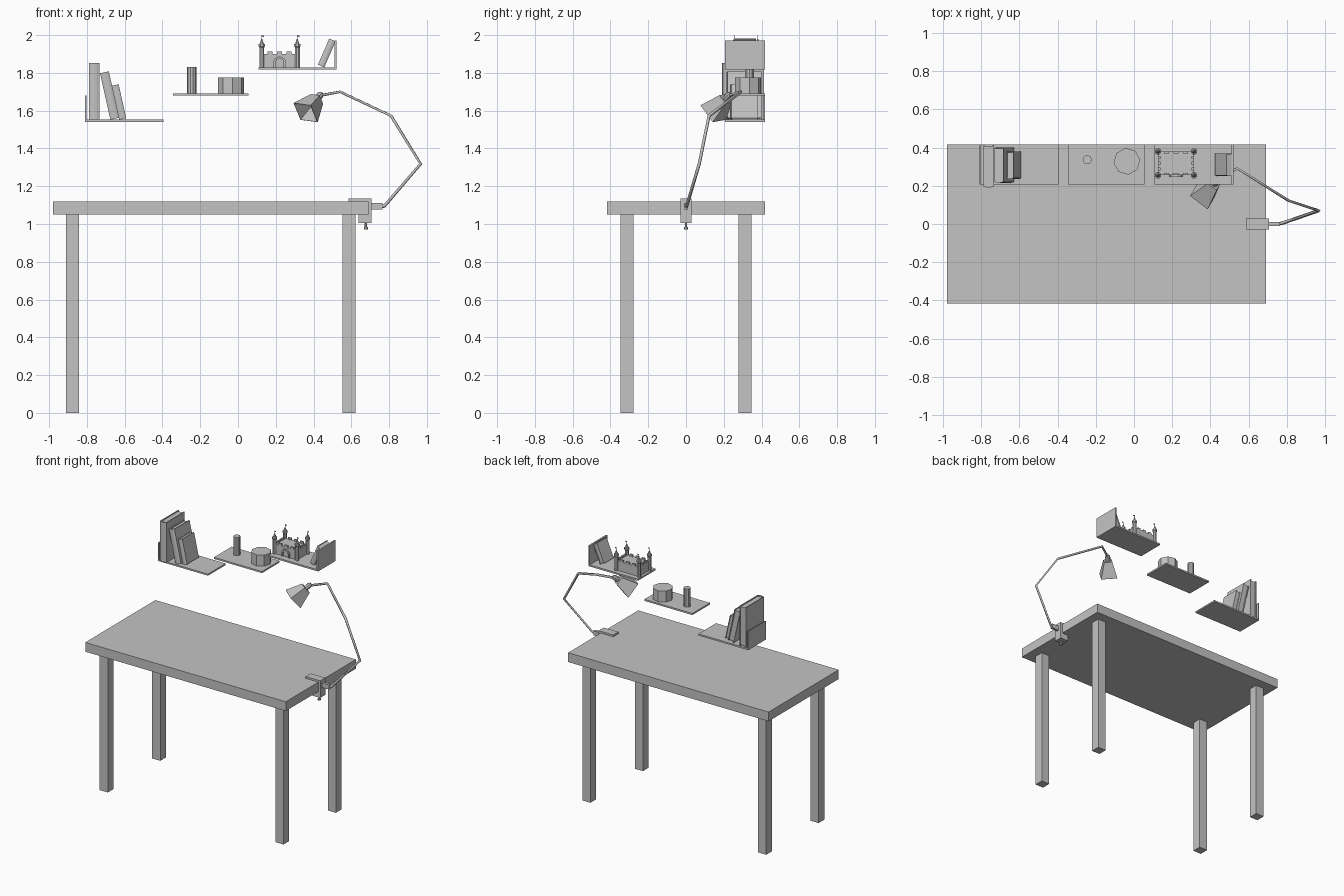
import bpy, bmesh, math
from mathutils import Vector

old = bpy.data.objects.get("Cube")
if old:
    bpy.data.objects.remove(old, do_unlink=True)

grey = bpy.data.materials.new("plain_grey")
grey.use_nodes = True
tone = (0.55, 0.55, 0.55, 1)
grey.diffuse_color = tone
grey.node_tree.nodes["Principled BSDF"].inputs["Base Color"].default_value = tone


def finish(name, bm):
    bmesh.ops.recalc_face_normals(bm, faces=bm.faces)
    me = bpy.data.meshes.new(name)
    bm.to_mesh(me)
    bm.free()
    me.materials.append(grey)
    ob = bpy.data.objects.new(name, me)
    bpy.context.collection.objects.link(ob)
    return ob


def add_box(bm, x0, x1, y0, y1, z0, z1):
    verts = bmesh.ops.create_cube(bm, size=1)["verts"]
    for v in verts:
        v.co = (x1 if v.co.x > 0 else x0, y1 if v.co.y > 0 else y0, z1 if v.co.z > 0 else z0)


def box(name, *size):
    bm = bmesh.new()
    add_box(bm, *size)
    return finish(name, bm)


def add_lathe(bm, x, y, profile, sides, turn=0.0):
    # stack of (radius, height) rings around a vertical axis, capped at both ends
    rings = []
    for r, z in profile:
        angles = [turn + math.tau * i / sides for i in range(sides)]
        rings.append([bm.verts.new((x + r * math.cos(a), y + r * math.sin(a), z)) for a in angles])
    for a, b in zip(rings, rings[1:]):
        for i in range(sides):
            j = (i + 1) % sides
            bm.faces.new((a[i], a[j], b[j], b[i]))
    bm.faces.new(rings[0])
    bm.faces.new(rings[-1])


def lathe(name, x, y, profile, sides, turn=0.0):
    bm = bmesh.new()
    add_lathe(bm, x, y, profile, sides, turn)
    return finish(name, bm)


def book(name, x, z, w, h, y0, y1, lean=0.0):
    # covers, inset pages and a rounded spine; the origin is the corner it rests on
    bm = bmesh.new()
    t = w * 0.12
    s = -w if lean > 0 else 0
    add_box(bm, s, s + t, y0 + t, y1, 0, h)
    add_box(bm, s + w - t, s + w, y0 + t, y1, 0, h)
    add_box(bm, s + t, s + w - t, y0 + t, y1 - t, t, h - t)
    arc = [(s + w / 2 - w / 2 * math.cos(a), y0 + 2 * t - 2 * t * math.sin(a))
           for a in [math.pi * i / 6 for i in range(7)]]
    face = bm.faces.new([bm.verts.new((px, py, 0)) for px, py in arc])
    up = bmesh.ops.extrude_face_region(bm, geom=[face])["geom"]
    bmesh.ops.translate(bm, vec=(0, 0, h), verts=[g for g in up if isinstance(g, bmesh.types.BMVert)])
    ob = finish(name, bm)
    ob.location = (x, 0, z)
    ob.rotation_euler.y = math.radians(lean)


# Desk
box("desk_top", -0.98, 0.69, -0.417, 0.417, 1.05, 1.12)
for side, x in (("right", -0.91), ("left", 0.553)):
    for end, y in (("front", -0.346), ("back", 0.278)):
        box(f"{end}_{side}_leg", x, x + 0.068, y, y + 0.068, 0, 1.05)

# Wall shelves
Y0, Y1 = 0.207, 0.417
box("right_shelf", -0.81, -0.395, Y0, Y1, 1.54, 1.552)
box("right_shelf_end", -0.81, -0.802, Y0, Y1, 1.552, 1.68)
box("middle_shelf", -0.345, 0.055, Y0, Y1, 1.68, 1.692)
box("left_shelf", 0.108, 0.522, Y0, Y1, 1.817, 1.829)
box("left_shelf_end", 0.51, 0.522, Y0, Y1, 1.829, 1.972)

# Books
book("tall_book", -0.788, 1.552, 0.054, 0.3, 0.19, 0.413)
book("medium_book", -0.676, 1.552, 0.048, 0.252, 0.215, 0.4, -12.5)
book("small_book", -0.629, 1.552, 0.038, 0.184, 0.235, 0.38, -12.5)
book("leaning_book", 0.457, 1.829, 0.037, 0.15, 0.25, 0.37, 23.5)

# Middle shelf ornaments
lathe("candle", -0.245, 0.336, [(0.024, 1.692), (0.024, 1.83)], 10)
lathe("pot", -0.037, 0.328, [(0.07, 1.692), (0.07, 1.775)], 8, 0.12)

# Toy castle
CX, CY, HX, HY, BASE, WALL = 0.22, 0.318, 0.094, 0.062, 1.829, 1.9
bm = bmesh.new()
add_box(bm, CX - HX, CX + HX, CY - HY, CY + HY, BASE, WALL)
for k in (-1, 0, 1):
    for s in (-1, 1):
        x, y = CX + k * 0.05, CY + s * (HY - 0.006)
        add_box(bm, x - 0.013, x + 0.013, y - 0.006, y + 0.006, WALL, WALL + 0.014)
        x, y = CX + s * (HX - 0.006), CY + k * 0.03
        add_box(bm, x - 0.006, x + 0.006, y - 0.009, y + 0.009, WALL, WALL + 0.014)
finish("castle_walls", bm)
for n, (sx, sy) in enumerate([(-1, -1), (1, -1), (-1, 1), (1, 1)]):
    bm = bmesh.new()
    x, y = CX + sx * HX, CY + sy * HY
    add_lathe(bm, x, y, [(0.014, BASE), (0.014, 1.935), (0.018, 1.94), (0.018, 1.952),
                         (0.012, 1.954), (0.002, 1.982), (0.002, 2.0)], 8, math.pi / 8)
    add_box(bm, x, x + 0.011, y - 0.001, y + 0.001, 1.991, 1.999)
    finish(f"castle_tower_{n + 1}", bm)

# Castle gate frame
bm = bmesh.new()
rows = []
for r in (0.033, 0.022):
    pts = [(-r, 0)] + [(-r * math.cos(math.pi * i / 8), 0.025 + r * math.sin(math.pi * i / 8))
                       for i in range(9)] + [(r, 0)]
    rows.append([bm.verts.new((CX + px, CY - HY, BASE + pz)) for px, pz in pts])
for i in range(len(rows[0]) - 1):
    bm.faces.new((rows[0][i], rows[0][i + 1], rows[1][i + 1], rows[1][i]))
up = bmesh.ops.extrude_face_region(bm, geom=bm.faces[:])["geom"]
bmesh.ops.translate(bm, vec=(0, -0.009, 0), verts=[g for g in up if isinstance(g, bmesh.types.BMVert)])
finish("castle_gate_frame", bm)

# Lamp clamp
bm = bmesh.new()
add_box(bm, 0.585, 0.706, -0.03, 0.03, 1.12, 1.134)
add_box(bm, 0.69, 0.706, -0.03, 0.03, 1.005, 1.12)
add_box(bm, 0.637, 0.69, -0.03, 0.03, 1.005, 1.05)
add_box(bm, 0.706, 0.765, -0.01, 0.01, 1.076, 1.11)
finish("lamp_clamp", bm)
lathe("clamp_screw", 0.677, 0, [(0.006, 1.01), (0.006, 0.985), (0.011, 0.983), (0.011, 0.97)], 8)

# Lamp arm
curve = bpy.data.curves.new("lamp_arm", "CURVE")
curve.dimensions = "3D"
curve.bevel_depth = 0.009
curve.bevel_resolution = 0
curve.use_fill_caps = True
path = [(0.75, 0, 1.09), (0.775, 0.004, 1.095), (0.967, 0.07, 1.318), (0.81, 0.122, 1.573),
        (0.54, 0.291, 1.7), (0.435, 0.229, 1.68)]
line = curve.splines.new("POLY")
line.points.add(len(path) - 1)
for p, co in zip(line.points, path):
    p.co = (*co, 1)
curve.materials.append(grey)
arm = bpy.data.objects.new("lamp_arm", curve)
bpy.context.collection.objects.link(arm)

# Lamp shade: open square funnel along a tilted axis
mouth = Vector((0.358, 0.144, 1.59))
axis = Vector((0.525, 0.573, 0.63)).normalized()
u = Vector((0.8, -0.6, -0.1))
u = (u - axis * u.dot(axis)).normalized()
v = axis.cross(u)


def tilted_ring(bm, dist, half, sides):
    r = half * math.sqrt(2) if sides == 4 else half
    angles = [math.pi / 4 + math.tau * i / sides for i in range(sides)]
    return [bm.verts.new(mouth + axis * dist + r * (u * math.cos(a) + v * math.sin(a))) for a in angles]


def funnel(name, rings, sides):
    bm = bmesh.new()
    loops = [tilted_ring(bm, d, h, sides) for d, h in rings]
    for a, b in zip(loops, loops[1:]):
        for i in range(sides):
            j = (i + 1) % sides
            bm.faces.new((a[i], a[j], b[j], b[i]))
    bm.faces.new(loops[-1])
    return finish(name, bm)


shade = funnel("lamp_shade", [(0, 0.058), (0.115, 0.029)], 4)
wall = shade.modifiers.new("wall", "SOLIDIFY")
wall.thickness = 0.004
wall.offset = -1
funnel("lamp_socket", [(0.1, 0.018), (0.15, 0.018), (0.162, 0.01)], 8)
